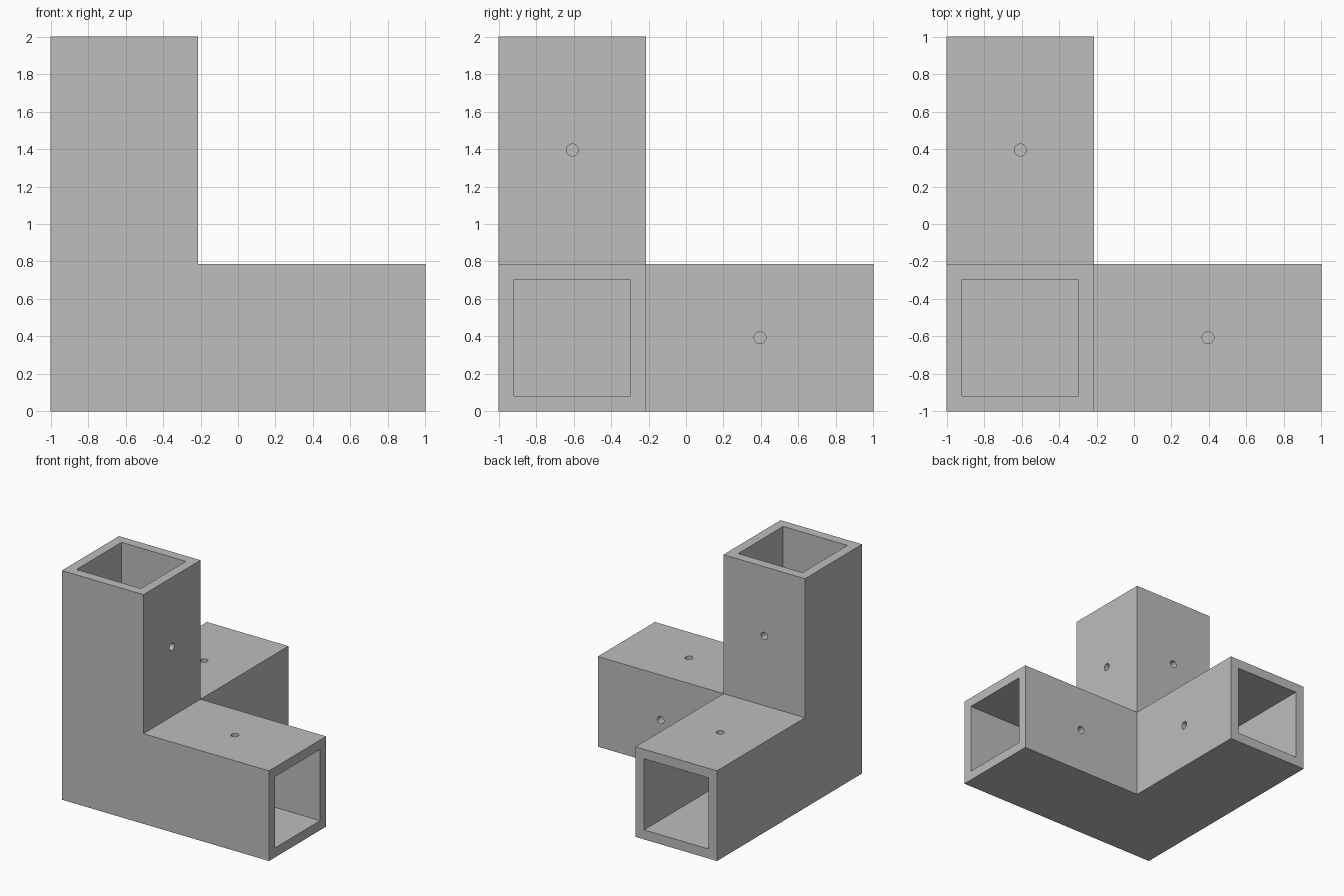
import bpy, bmesh
from mathutils import Vector

W = 0.787            # outer width of each arm
WALL = 0.083         # wall thickness
E = W - 1            # inner edge of the corner block
MID = W / 2 - 1      # centre line of an arm
FAR = 0.395          # drill distance along an arm
R = 0.032            # drill radius

cube = bpy.data.objects.get("Cube")
if cube:
    bpy.data.objects.remove(cube, do_unlink=True)

grey = bpy.data.materials.new("plain_grey")
grey.use_nodes = True
colour = (0.51, 0.51, 0.51, 1)
grey.diffuse_color = colour
grey.node_tree.nodes["Principled BSDF"].inputs["Base Color"].default_value = colour


def prism(name, outline, z0, z1):
    """Extrude an xy outline from z0 to z1."""
    bm = bmesh.new()
    base = bm.faces.new([bm.verts.new((x, y, z0)) for x, y in outline])
    top = bmesh.ops.extrude_face_region(bm, geom=[base])["geom"]
    verts = [g for g in top if isinstance(g, bmesh.types.BMVert)]
    bmesh.ops.translate(bm, verts=verts, vec=(0, 0, z1 - z0))
    bmesh.ops.recalc_face_normals(bm, faces=bm.faces)
    mesh = bpy.data.meshes.new(name)
    bm.to_mesh(mesh)
    bm.free()
    obj = bpy.data.objects.new(name, mesh)
    bpy.context.collection.objects.link(obj)
    mesh.materials.append(grey)
    return obj


def box(name, lo, hi):
    return prism(name, [(lo[0], lo[1]), (hi[0], lo[1]), (hi[0], hi[1]), (lo[0], hi[1])],
                 lo[2], hi[2])


def drill(centre, axis):
    bpy.ops.mesh.primitive_cylinder_add(vertices=32, radius=R, depth=WALL * 2, location=centre)
    obj = bpy.context.object
    obj.name = "drill_cutter"
    obj.rotation_euler = Vector(axis).to_track_quat('Z', 'Y').to_euler()
    obj.data.materials.append(grey)
    return obj


def cut(obj, cutters):
    """Subtract every cutter, then remove it."""
    bpy.ops.object.select_all(action='DESELECT')
    bpy.context.view_layer.objects.active = obj
    obj.select_set(True)
    for cutter in cutters:
        cutter.hide_render = True
        mod = obj.modifiers.new("cut", 'BOOLEAN')
        mod.operation = 'DIFFERENCE'
        mod.solver = 'EXACT'
        mod.object = cutter
        bpy.ops.object.modifier_apply(modifier=mod.name)
        bpy.data.objects.remove(cutter, do_unlink=True)
    bpy.ops.object.shade_smooth_by_angle()


lo, hi = WALL - 1, E - WALL      # socket limits across an arm
mid_z = W / 2

# L-shaped base with two square sockets
base = prism("corner_base", [(-1, -1), (1, -1), (1, E), (E, E), (E, 1), (-1, 1)], 0, W)
cut(base, [
    box("socket_x", (E, lo, WALL), (1.1, hi, W - WALL)),
    box("socket_y", (lo, E, WALL), (hi, 1.1, W - WALL)),
    drill((FAR, MID, W), (0, 0, 1)),
    drill((FAR, E, mid_z), (0, 1, 0)),
    drill((MID, FAR, W), (0, 0, 1)),
    drill((E, FAR, mid_z), (1, 0, 0)),
])

# Upright square tube standing on the corner
tower = box("upright_tube", (-1, -1, W), (E, E, 2))
cut(tower, [
    box("socket_z", (lo, lo, W - 0.1), (hi, hi, 2.1)),
    drill((E, MID, FAR + 1), (1, 0, 0)),
    drill((MID, E, FAR + 1), (0, 1, 0)),
])
